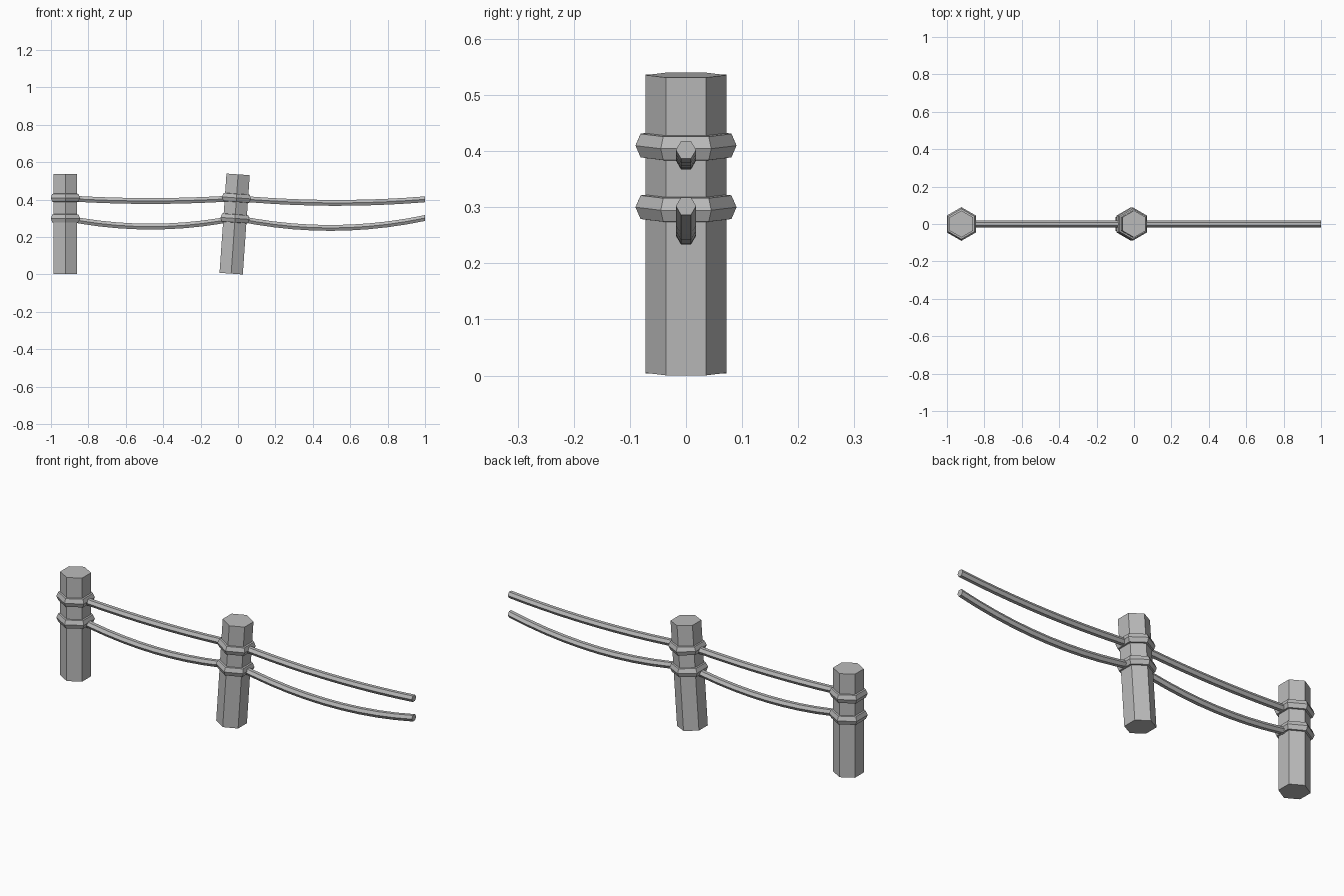
import bpy, bmesh, math
from mathutils import Matrix

cube = bpy.data.objects.get("Cube")
if cube:
    bpy.data.objects.remove(cube, do_unlink=True)

GREY = 0.5
mat = bpy.data.materials.new("plain grey")
mat.use_nodes = True
mat.diffuse_color = (GREY, GREY, GREY, 1)
mat.node_tree.nodes["Principled BSDF"].inputs["Base Color"].default_value = (GREY, GREY, GREY, 1)


def loft(name, rings, closed=False, matrix=Matrix()):
    """Skin a row of matching rings; cap the ends unless the row is closed."""
    bm = bmesh.new()
    loops = [[bm.verts.new(p) for p in ring] for ring in rings]
    pairs = list(zip(loops, loops[1:]))
    if closed:
        pairs.append((loops[-1], loops[0]))
    else:
        bm.faces.new(loops[0])
        bm.faces.new(loops[-1])
    for a, b in pairs:
        for i in range(len(a)):
            j = (i + 1) % len(a)
            bm.faces.new((a[i], a[j], b[j], b[i]))
    bmesh.ops.recalc_face_normals(bm, faces=bm.faces)
    mesh = bpy.data.meshes.new(name)
    bm.to_mesh(mesh)
    bm.free()
    mesh.materials.append(mat)
    obj = bpy.data.objects.new(name, mesh)
    obj.matrix_world = matrix
    bpy.context.collection.objects.link(obj)
    return obj


def hexagon(r, z):
    """Horizontal hexagon with corners on the y axis."""
    angles = [math.radians(30 + 60 * k) for k in range(6)]
    return [(r * math.cos(a), r * math.sin(a), z) for a in angles]


# Posts with their bindings: name, centre x, lean in degrees
MID, HALF = 0.27, 0.266
LEVELS = {"upper": 0.41, "lower": 0.30}
BAND = [(0.09, 0), (0.081, 0.021), (0.066, 0.023),
        (0.058, 0), (0.066, -0.023), (0.081, -0.021)]
for name, x, lean in (("end", -0.923, 0), ("leaning", -0.018, 4)):
    place = Matrix.Translation((x, 0, MID)) @ Matrix.Rotation(math.radians(lean), 4, "Y")
    loft(name + "_post", [hexagon(0.072, -HALF), hexagon(0.072, HALF)], matrix=place)
    for level, z in LEVELS.items():
        loft(f"{name}_post_{level}_binding",
             [hexagon(r, z - MID + dz) for r, dz in BAND], closed=True, matrix=place)


# Sagging hexagonal ropes
def rope(name, x0, x1, z0, z1, sag, steps=10, r=0.018):
    rings = []
    for s in range(steps + 1):
        t = s / steps
        z = z0 + (z1 - z0) * t - 4 * sag * t * (1 - t)
        rings.append([(x0 + (x1 - x0) * t,
                       r * math.cos(math.radians(60 * k)),
                       z + r * math.sin(math.radians(60 * k))) for k in range(6)])
    loft(name, rings)


for level, z, sag_a, sag_b in (("upper", 0.408, 0.015, 0.022),
                               ("lower", 0.302, 0.046, 0.053)):
    rope(level + "_rope_between_posts", -0.923, -0.01, z, z, sag_a)
    rope(level + "_rope_free_end", -0.01, 1.0, z, min(z, 0.402), sag_b)
